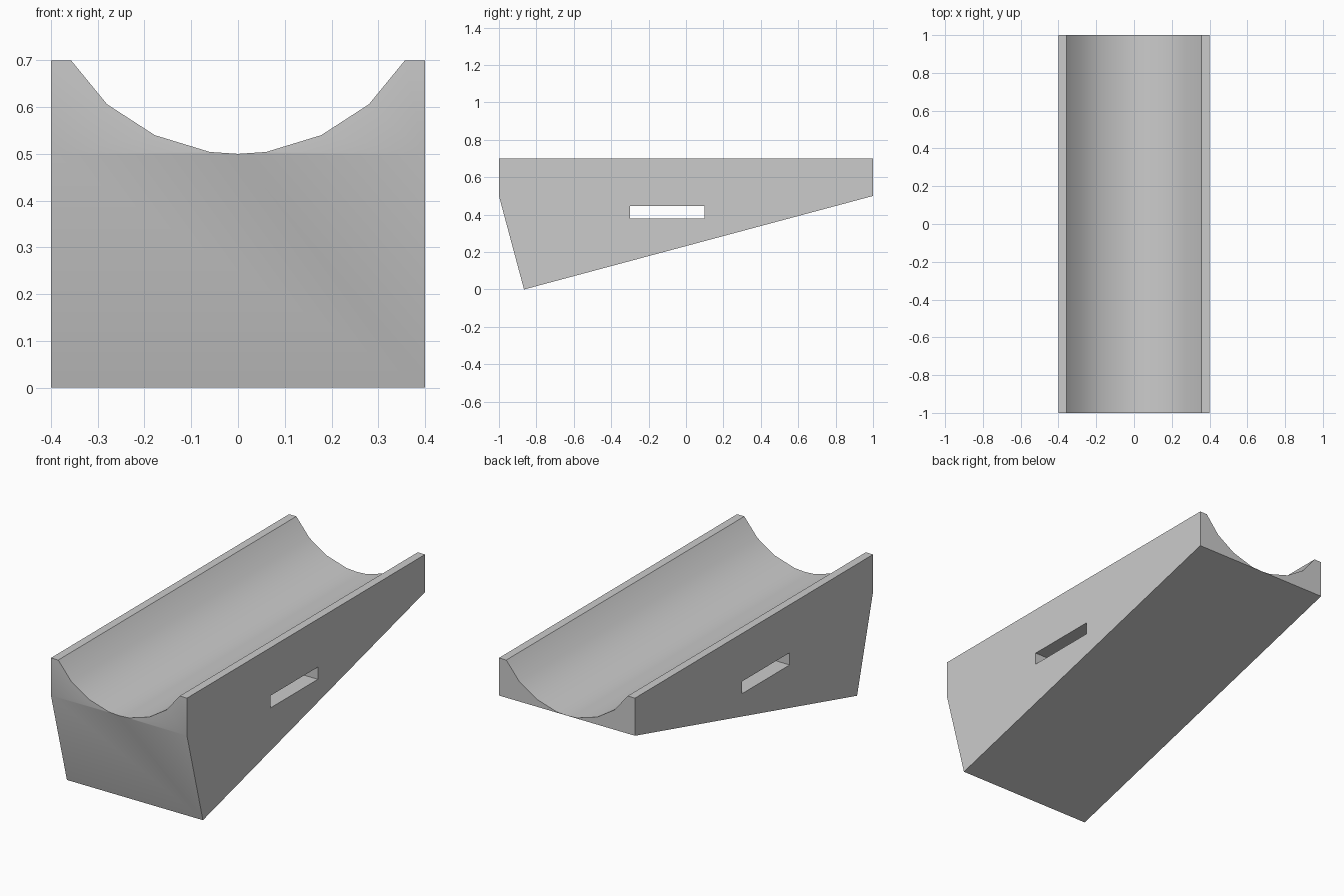
import bpy
import bmesh

cube = bpy.data.objects.get("Cube")
if cube:
    bpy.data.objects.remove(cube, do_unlink=True)

grey = bpy.data.materials.new("light grey")
grey.use_nodes = True
colour = (0.6, 0.6, 0.6, 1)
grey.diffuse_color = colour
grey.node_tree.nodes["Principled BSDF"].inputs["Base Color"].default_value = colour

WIDTH, LENGTH, TOP, EDGE = 0.4, 1.0, 0.7, 0.5
FOOT_Y = -0.866

# Trough section, mirrored about its lowest point
half = [(0.06, 0.504), (0.178, 0.54), (0.28, 0.606), (0.357, TOP)]
groove = [(-x, z) for x, z in reversed(half)] + [(0, EDGE)] + half
mid = len(half)

bm = bmesh.new()


def row(points, y):
    return [bm.verts.new((x, y, z)) for x, z in points]


# End sections: outer wall corners around the groove
section = [(-WIDTH, EDGE), (-WIDTH, TOP)] + groove + [(WIDTH, TOP), (WIDTH, EDGE)]
front = row(section, -LENGTH)
back = row(section, LENGTH)
foot = row([(-WIDTH, 0), (WIDTH, 0)], FOOT_Y)
low = mid + 2

# Rims and trough
for i in range(1, len(section) - 2):
    bm.faces.new((front[i], front[i + 1], back[i + 1], back[i]))

# Two horns at each end, meeting at the bottom of the trough
for end in (front, back):
    bm.faces.new(end[:low + 1])
    bm.faces.new(end[low:])

# Sloping front, underside and side walls
for end in (front, back):
    bm.faces.new((end[0], end[low], end[-1], foot[1], foot[0]))
for a, b, f in ((0, 1, 0), (-1, -2, 1)):
    bm.faces.new((front[a], front[b], back[b], back[a], foot[f]))
bmesh.ops.recalc_face_normals(bm, faces=bm.faces[:])

mesh = bpy.data.meshes.new("trough_block")
bm.to_mesh(mesh)
bm.free()
block = bpy.data.objects.new("trough_block", mesh)
bpy.context.collection.objects.link(block)
mesh.materials.append(grey)

# Strap slot cut straight through the sides
bpy.ops.mesh.primitive_cube_add(size=1, location=(0, -0.1, 0.4125))
cutter = bpy.context.object
cutter.name = "slot_cutter"
cutter.scale = (1.2, 0.4, 0.065)
cutter.data.materials.append(grey)
bpy.context.view_layer.update()
slot = block.modifiers.new("slot", 'BOOLEAN')
slot.operation = 'DIFFERENCE'
slot.solver = 'EXACT'
slot.object = cutter

bpy.ops.object.select_all(action='DESELECT')
block.select_set(True)
bpy.context.view_layer.objects.active = block
bpy.ops.object.modifier_apply(modifier=slot.name)
bpy.data.objects.remove(cutter, do_unlink=True)
bpy.ops.object.shade_smooth_by_angle()
